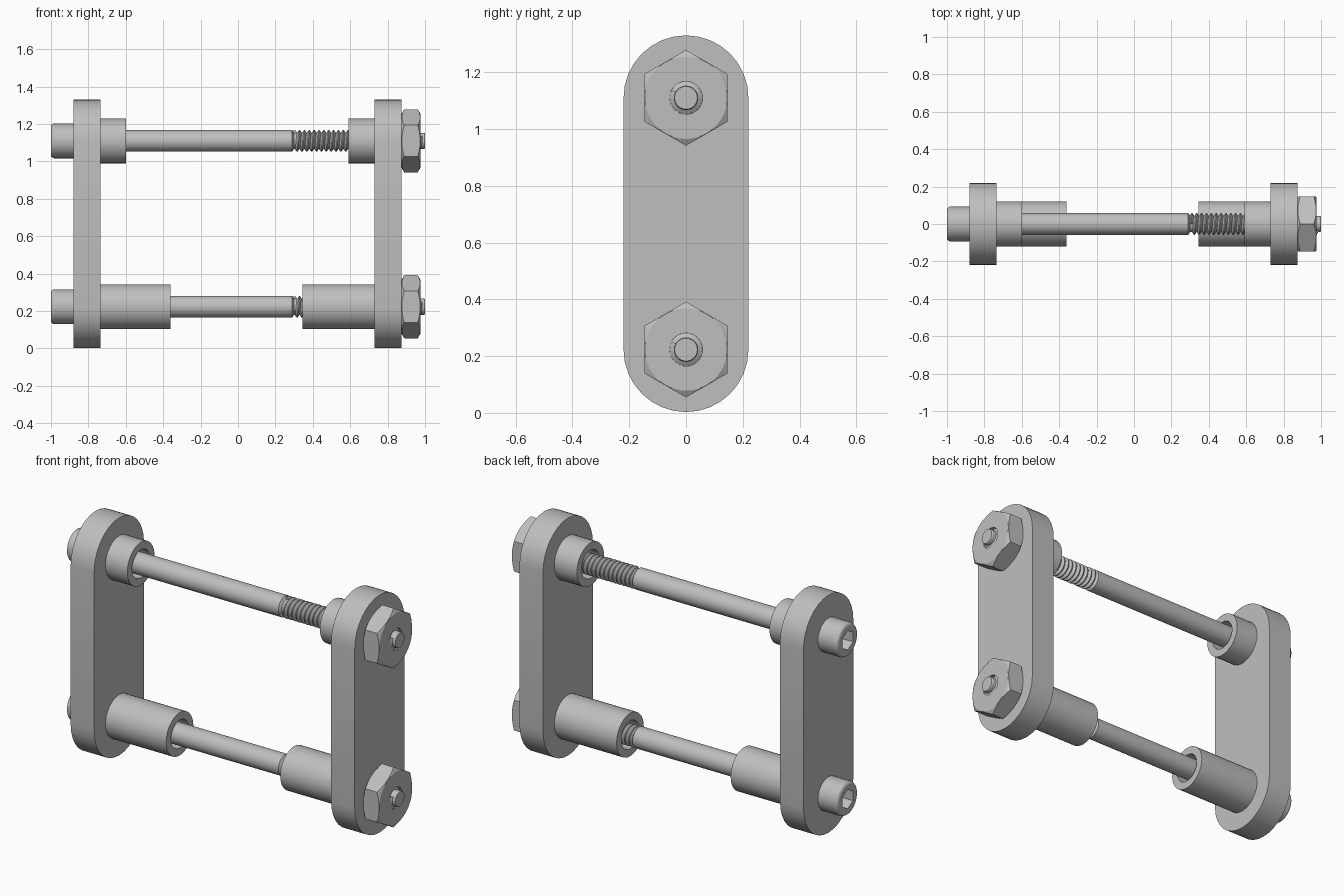
import bpy
import bmesh
from math import pi, sin, cos, radians

SEGMENTS = 36
AXES = {"lower": 0.223, "upper": 1.11}
PLATE_RADIUS = 0.22
BORE = 0.078
SHANK = 0.058
CORE = 0.043

cube = bpy.data.objects.get("Cube")
if cube:
    bpy.data.objects.remove(cube, do_unlink=True)

steel = bpy.data.materials.new("grey_steel")
steel.use_nodes = True
steel.diffuse_color = (0.52, 0.52, 0.52, 1)
steel.node_tree.nodes["Principled BSDF"].inputs["Base Color"].default_value = (0.52, 0.52, 0.52, 1)


def finish(obj):
    """Give the part its material and smooth its round faces."""
    obj.data.materials.append(steel)
    bpy.ops.object.select_all(action="DESELECT")
    obj.select_set(True)
    bpy.context.view_layer.objects.active = obj
    if obj.type == "CURVE":
        bpy.ops.object.convert(target="MESH")
    bpy.ops.object.shade_smooth_by_angle(angle=radians(25))


def add_mesh(name, bm, z):
    bmesh.ops.recalc_face_normals(bm, faces=bm.faces[:])
    mesh = bpy.data.meshes.new(name)
    bm.to_mesh(mesh)
    bm.free()
    obj = bpy.data.objects.new(name, mesh)
    obj.location.z = z
    bpy.context.collection.objects.link(obj)
    finish(obj)


def hex_radius(angle, apothem):
    return apothem / cos(angle % (pi / 3) - pi / 6)


def revolve(name, z, profile, closed=False):
    """Turn a profile(angle) of (x, radius) points about the x axis."""
    bm = bmesh.new()
    columns = []
    for i in range(SEGMENTS):
        a = 2 * pi * i / SEGMENTS
        columns.append([bm.verts.new((x, r * sin(a), r * cos(a))) for x, r in profile(a)])
    count = len(columns[0])
    for i, col in enumerate(columns):
        nxt = columns[(i + 1) % SEGMENTS]
        for j in range(count if closed else count - 1):
            k = (j + 1) % count
            bm.faces.new((col[j], col[k], nxt[k], nxt[j]))
    if not closed:
        bm.faces.new([c[0] for c in columns])
        bm.faces.new([c[-1] for c in columns])
    add_mesh(name, bm, z)


def plate(name, x):
    """Rounded bar with two bolt holes, extruded from its outline."""
    curve = bpy.data.curves.new(name, "CURVE")
    curve.dimensions = "2D"
    curve.fill_mode = "BOTH"
    curve.extrude = 0.0725
    low, high = AXES.values()
    steps = 16
    outline = []
    for centre, start in ((high, 0), (low, pi)):
        for i in range(steps + 1):
            a = start + pi * i / steps
            outline.append((PLATE_RADIUS * cos(a), centre + PLATE_RADIUS * sin(a)))
    loops = [outline]
    for centre in (low, high):
        turns = [2 * pi * i / SEGMENTS for i in range(SEGMENTS)]
        loops.append([(BORE * sin(a), centre + BORE * cos(a)) for a in turns])
    for loop in loops:
        spline = curve.splines.new("POLY")
        spline.points.add(len(loop) - 1)
        for point, (u, v) in zip(spline.points, loop):
            point.co = (u, v, 0, 1)
        spline.use_cyclic_u = True
    obj = bpy.data.objects.new(name, curve)
    obj.location.x = x
    obj.rotation_euler = (pi / 2, 0, pi / 2)
    bpy.context.collection.objects.link(obj)
    finish(obj)


def spacer(name, z, x0, x1):
    ring = [(x0, BORE), (x0, 0.12), (x1, 0.12), (x1, BORE)]
    revolve(name, z, lambda a: ring, closed=True)


def bolt(name, z):
    """Socket head, plain shank and thinner threaded core in one turned body."""
    def profile(a):
        socket = hex_radius(a, 0.046)
        return [(-0.93, socket), (-1.0, socket), (-1.0, 0.08), (-0.995, 0.088),
                (-0.985, 0.093), (-0.88, 0.093), (-0.88, SHANK), (0.29, SHANK),
                (0.3, CORE), (0.995, CORE), (1.0, 0.04)]
    revolve(name, z, profile)


def thread(name, z, start=0.29, end=0.988, pitch=0.026):
    """Sweep a triangular ridge along a helix."""
    bm = bmesh.new()
    turn = 24
    steps = int((end - start - pitch) / pitch * turn)
    rows = []
    for k in range(steps + 1):
        a = 2 * pi * k / turn
        x = start + pitch * k / turn
        section = ((x, CORE - 0.001), (x + pitch * 0.4, SHANK),
                   (x + pitch * 0.6, SHANK), (x + pitch, CORE - 0.001))
        rows.append([bm.verts.new((px, r * sin(a), r * cos(a))) for px, r in section])
    for p, q in zip(rows, rows[1:]):
        for j in range(3):
            bm.faces.new((p[j], p[j + 1], q[j + 1], q[j]))
    bm.faces.new(rows[0])
    bm.faces.new(rows[-1])
    add_mesh(name, bm, z)


def nut(name, z, x0=0.875, x1=0.975):
    """Hexagon with its corners cut by a cone on both faces."""
    flat = 0.146

    def profile(a):
        r = hex_radius(a, flat)
        cut = 0.001 + (r - flat) * 0.58
        return [(x0, SHANK), (x0, flat - 0.001), (x0 + cut, r),
                (x1 - cut, r), (x1, flat - 0.001), (x1, SHANK)]
    revolve(name, z, profile, closed=True)


# Side plates
plate("right_plate", -0.8075)
plate("left_plate", 0.8025)

# Spacers: short above, long below
spacer("upper_right_spacer", AXES["upper"], -0.735, -0.6)
spacer("upper_left_spacer", AXES["upper"], 0.73, 0.59)
spacer("lower_right_spacer", AXES["lower"], -0.735, -0.36)
spacer("lower_left_spacer", AXES["lower"], 0.73, 0.345)

# Bolts with their threads and nuts
for level, height in AXES.items():
    bolt(level + "_bolt", height)
    thread(level + "_bolt_thread", height)
    nut(level + "_nut", height)
